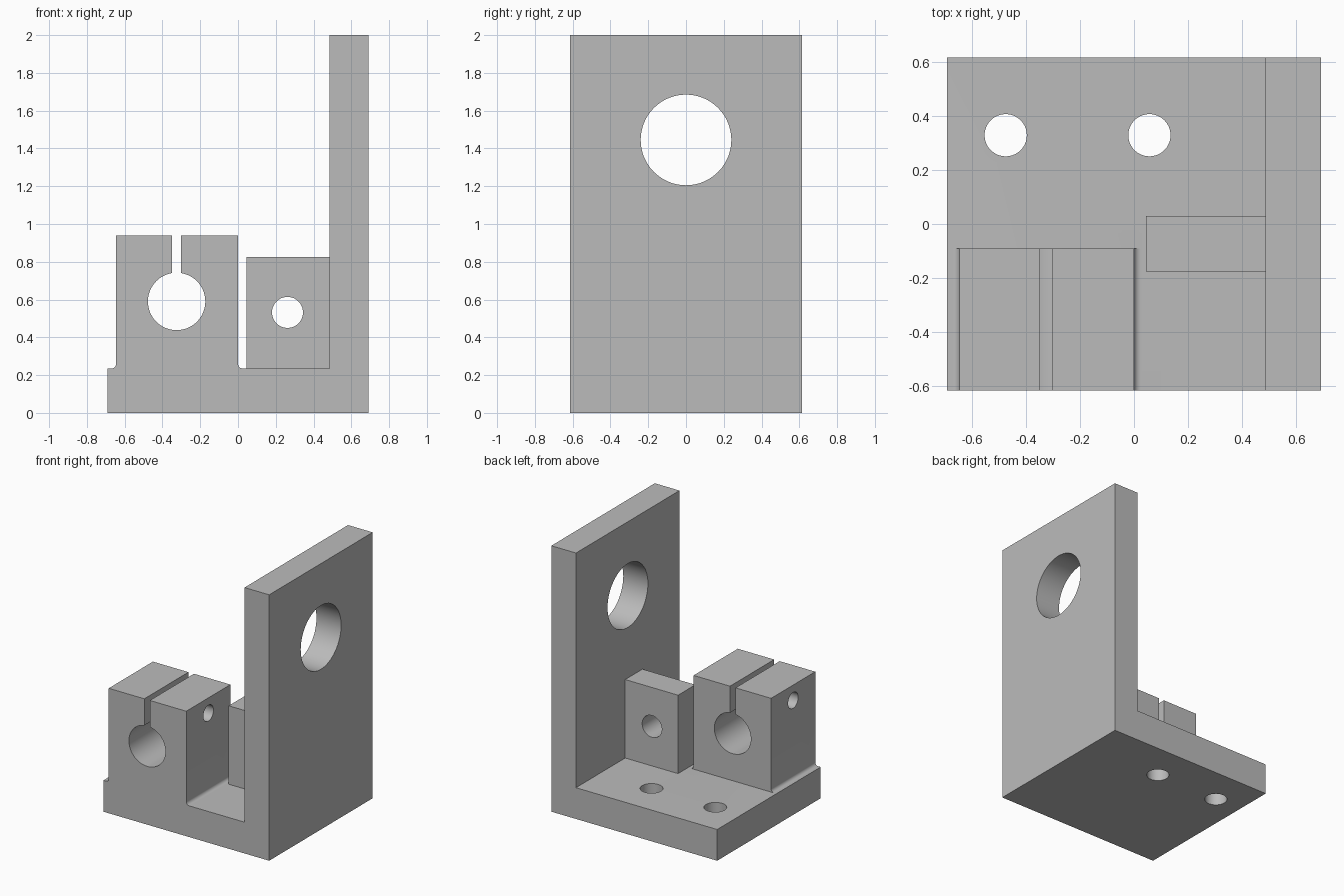
import bpy, bmesh
from math import pi, sin, cos
from mathutils import Matrix, Vector

cube = bpy.data.objects.get("Cube")
if cube:
    bpy.data.objects.remove(cube)

metal = bpy.data.materials.new("grey metal")
metal.use_nodes = True
GREY = (0.5, 0.5, 0.5, 1)
metal.diffuse_color = GREY
metal.node_tree.nodes["Principled BSDF"].inputs["Base Color"].default_value = GREY


def make_object(name, bm):
    bmesh.ops.recalc_face_normals(bm, faces=bm.faces)
    mesh = bpy.data.meshes.new(name)
    bm.to_mesh(mesh)
    bm.free()
    mesh.materials.append(metal)
    ob = bpy.data.objects.new(name, mesh)
    bpy.context.collection.objects.link(ob)
    return ob


def extrude_profile(name, points, y0, y1):
    """Extrude an x-z outline along y."""
    bm = bmesh.new()
    face = bm.faces.new([bm.verts.new((x, y0, z)) for x, z in points])
    geom = bmesh.ops.extrude_face_region(bm, geom=[face])["geom"]
    verts = [g for g in geom if isinstance(g, bmesh.types.BMVert)]
    bmesh.ops.translate(bm, verts=verts, vec=(0, y1 - y0, 0))
    return make_object(name, bm)


def box(name, x0, x1, y0, y1, z0, z1):
    return extrude_profile(name, [(x0, z0), (x1, z0), (x1, z1), (x0, z1)], y0, y1)


def drill(name, centre, radius, length, axis):
    bm = bmesh.new()
    turn = Vector((0, 0, 1)).rotation_difference(Vector(axis)).to_matrix().to_4x4()
    bmesh.ops.create_cone(bm, cap_ends=True, segments=64, radius1=radius,
                          radius2=radius, depth=length,
                          matrix=Matrix.Translation(centre) @ turn)
    return make_object(name, bm)


def combine(body, tool, operation):
    mod = body.modifiers.new(tool.name, 'BOOLEAN')
    mod.operation, mod.solver, mod.object = operation, 'EXACT', tool
    bpy.context.view_layer.objects.active = body
    bpy.ops.object.modifier_apply(modifier=mod.name)
    bpy.data.objects.remove(tool)


W, D, FLOOR, WALL = 0.69, 0.615, 0.235, 0.485

# L-shaped base and upright plate
bracket = extrude_profile("angle_bracket", [
    (-W, 0), (W, 0), (W, 2), (WALL, 2), (WALL, FLOOR), (-W, FLOOR)], -D, D)

# Clamp block with small fillets at its foot
left, right, top, r = -0.645, 0.0, 0.94, 0.025
steps = [i * pi / 16 for i in range(9)]
right_fillet = [(right + r - r * sin(a), FLOOR + r - r * cos(a)) for a in steps]
left_fillet = [(left - r + r * sin(a), FLOOR + r - r * cos(a)) for a in reversed(steps)]
outline = ([(left - r, 0.1), (right + r, 0.1)] + right_fillet
           + [(right, top), (left, top)] + left_fillet)
combine(bracket, extrude_profile("clamp_block", outline, -D, -0.09), 'UNION')

# Drilled lug beside the upright plate
combine(bracket, box("lug", 0.045, 0.55, -0.175, 0.03, 0.1, 0.825), 'UNION')

# Holes and the clamp slot
X, Y, Z = (1, 0, 0), (0, 1, 0), (0, 0, 1)
cutters = [
    drill("upright_hole", (0.59, 0, 1.445), 0.24, 0.6, X),
    drill("clamp_bore", (-0.325, -0.35, 0.59), 0.152, 0.8, Y),
    box("clamp_slot", -0.349, -0.303, -0.7, 0, 0.6, 1.1),
    drill("clamp_screw_hole", (-0.32, -0.352, 0.825), 0.06, 0.8, X),
    drill("lug_hole", (0.262, -0.07, 0.532), 0.082, 0.4, Y),
    drill("left_base_hole", (-0.474, 0.328, 0.1), 0.078, 0.6, Z),
    drill("right_base_hole", (0.057, 0.328, 0.1), 0.078, 0.6, Z),
]
for cutter in cutters:
    combine(bracket, cutter, 'DIFFERENCE')

# Smooth the bores and fillets, keep the edges sharp
bpy.ops.object.select_all(action='DESELECT')
bracket.select_set(True)
bpy.context.view_layer.objects.active = bracket
bpy.ops.object.shade_smooth_by_angle(angle=pi / 6)
